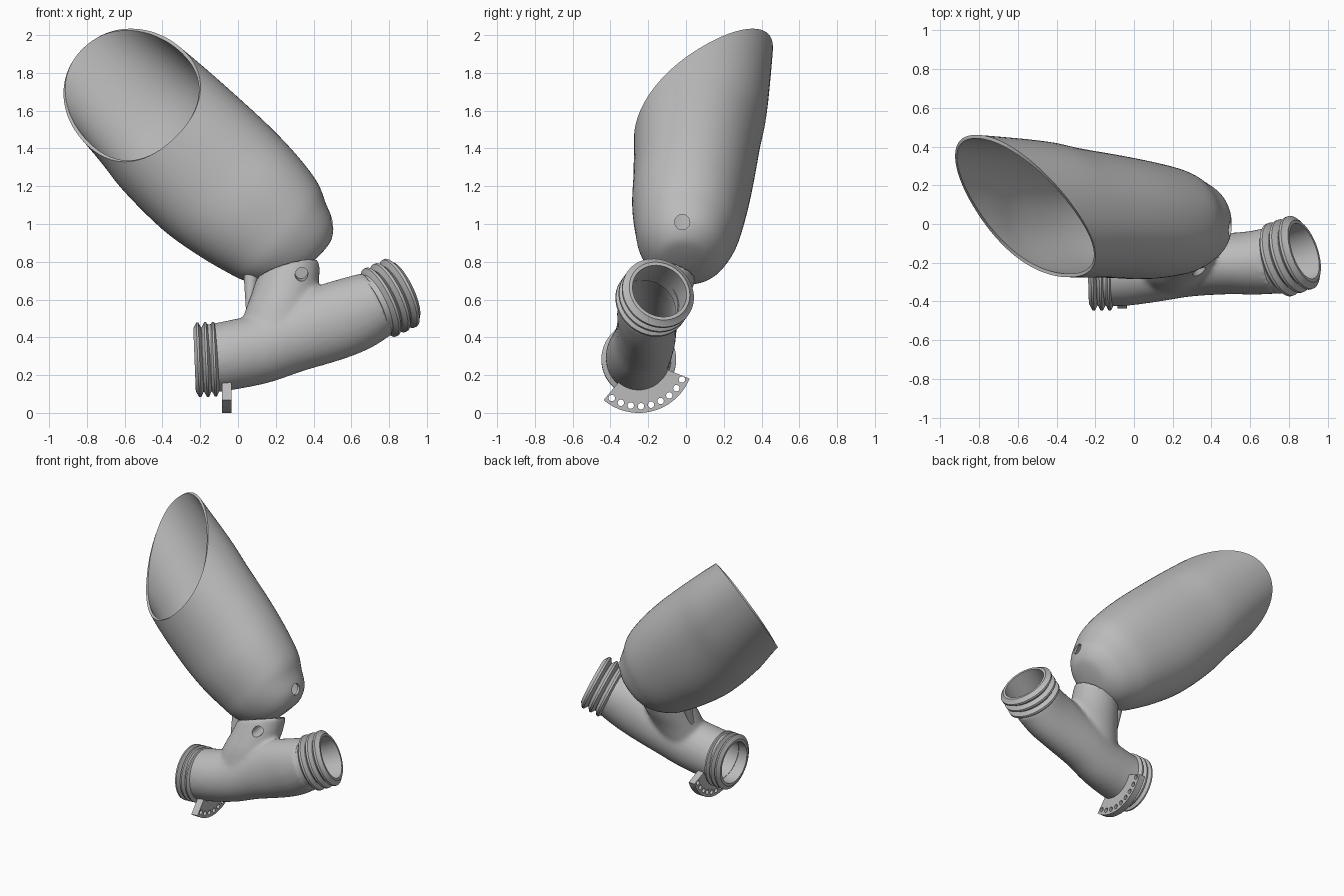
import bpy, bmesh
from math import sin, cos, pi, radians
from mathutils import Vector

if "Cube" in bpy.data.objects:
    bpy.data.objects.remove(bpy.data.objects["Cube"], do_unlink=True)

grey = bpy.data.materials.new("plain grey")
grey.use_nodes = True
grey.diffuse_color = (0.5, 0.5, 0.5, 1)
grey.node_tree.nodes["Principled BSDF"].inputs["Base Color"].default_value = (0.5, 0.5, 0.5, 1)


def finish(bm, name):
    bmesh.ops.recalc_face_normals(bm, faces=bm.faces)
    mesh = bpy.data.meshes.new(name)
    bm.to_mesh(mesh)
    bm.free()
    mesh.materials.append(grey)
    ob = bpy.data.objects.new(name, mesh)
    bpy.context.collection.objects.link(ob)
    return ob


def select(ob):
    bpy.ops.object.select_all(action='DESELECT')
    ob.select_set(True)
    bpy.context.view_layer.objects.active = ob


def modify(ob, kind, **settings):
    select(ob)
    mod = ob.modifiers.new(kind.lower(), kind)
    for key, value in settings.items():
        setattr(mod, key, value)
    bpy.ops.object.modifier_apply(modifier=mod.name)


def cut(ob, cutter, operation='DIFFERENCE'):
    modify(ob, 'BOOLEAN', object=cutter, operation=operation, solver='EXACT')
    bpy.data.objects.remove(cutter, do_unlink=True)


def smooth(ob, angle=35):
    select(ob)
    bpy.ops.object.shade_smooth_by_angle(angle=radians(angle))


def resample(rows, k):
    """Catmull-Rom interpolation of rows of numbers."""
    out = []
    for i in range(len(rows) - 1):
        a, b, c, d = (rows[min(max(i + j, 0), len(rows) - 1)] for j in (-1, 0, 1, 2))
        for t in (j / k for j in range(k)):
            out.append([q + t / 2 * (r - p + t * (2*p - 5*q + 4*r - s + t * (3*q - p - 3*r + s)))
                        for p, q, r, s in zip(a, b, c, d)])
    return out + [list(rows[-1])]


def power(v, e):
    return abs(v) ** e * (1 if v >= 0 else -1)


def loft(bm, sections, sides=64, roundness=1.0):
    """Sections are (centre, normal, radius across, radius along y)."""
    rings = []
    for centre, normal, ru, rv in sections:
        n = normal.normalized()
        v = (Vector((0, 1, 0)) - n * n.y).normalized()
        u = n.cross(v)
        rings.append([bm.verts.new(centre + u * ru * power(cos(2*pi*i/sides), roundness)
                                   + v * rv * power(sin(2*pi*i/sides), roundness))
                      for i in range(sides)])
    for a, b in zip(rings, rings[1:]):
        for i in range(sides):
            j = (i + 1) % sides
            bm.faces.new((a[i], a[j], b[j], b[i]))
    bm.faces.new(rings[0])
    bm.faces.new(rings[-1])


def rod(start, end, r1, r2=None, name="cutter", sides=32):
    start, end = Vector(start), Vector(end)
    bm = bmesh.new()
    axis = end - start
    loft(bm, [(start, axis, r1, r1), (end, axis, r2 or r1, r2 or r1)], sides)
    return finish(bm, name)


# Large open cup: sections by distance along the slanted axis
along = Vector((-1, 0, 1)).normalized()
across = Vector((1, 0, 1)).normalized()
cup_rows = [  # s, offset, half width, y centre, half depth
    (.285, .86, .06, -.01, .05), (.30, .85, .15, -.01, .13), (.36, .835, .235, 0, .20),
    (.46, .82, .295, 0, .25), (.57, .823, .338, .01, .28), (.75, .812, .373, .02, .305),
    (.97, .797, .393, .04, .318), (1.26, .79, .387, .06, .335), (1.5, .795, .365, .08, .35),
    (1.94, .79, .33, .10, .36), (2.2, .79, .32, .11, .36)]
bm = bmesh.new()
loft(bm, [(along * s + across * t + Vector((0, y, 0)), along, w, d)
          for s, t, w, y, d in resample(cup_rows, 5)], 80, .93)
bmesh.ops.bisect_plane(bm, geom=bm.verts[:] + bm.edges[:] + bm.faces[:],
                       plane_co=(-.58, .1, 1.7), plane_no=(-.51, -.68, .535), clear_outer=True)
cup = finish(bm, "cup")
modify(cup, 'SOLIDIFY', thickness=.018, offset=-1, use_even_offset=True)
cut(cup, rod((.38, -.02, 1.01), (.7, -.02, 1.01), .04))
smooth(cup)

# Main bent pipe, blended with the neck that carries the cup
pipe_rows = [  # x, y, z, radius across, radius along y
    (-.16, -.25, .285, .18, .175), (-.04, -.25, .305, .183, .172), (.12, -.235, .34, .185, .165),
    (.28, -.215, .40, .19, .16), (.48, -.205, .475, .205, .158), (.62, -.20, .525, .20, .165),
    (.74, -.185, .58, .18, .175)]


def pipe(scale, stretch=0.0):
    rows = resample(pipe_rows, 4)
    points = [Vector(r[:3]) for r in rows]
    out = []
    for i, r in enumerate(rows):
        axis = (points[min(i + 1, len(rows) - 1)] - points[max(i - 1, 0)]).normalized()
        shift = stretch * ((i == len(rows) - 1) - (i == 0))
        out.append((points[i] + axis * shift, axis, r[3] * scale, r[4] * scale))
    return out


bm = bmesh.new()
loft(bm, pipe(1.0))
body = finish(bm, "branched_pipe")
neck_rows = [  # centre, normal, radii
    (.19, -.215, .43, -.1, .2, 1, .19, .15), (.22, -.18, .55, -.1, .25, 1, .185, .155),
    (.25, -.13, .66, -.2, .3, 1, .182, .155), (.265, -.09, .755, -.3, .3, 1, .175, .15)]
bm = bmesh.new()
loft(bm, [(Vector(r[:3]), Vector(r[3:6]), r[6], r[7]) for r in resample(neck_rows, 4)])
cut(body, finish(bm, "neck"), 'UNION')
modify(body, 'REMESH', mode='VOXEL', voxel_size=.014)
modify(body, 'SMOOTH', factor=.5, iterations=10)
bm = bmesh.new()
loft(bm, pipe(.83, .1))
cut(body, finish(bm, "bore"))
cut(body, rod((.34, -.5, .70), (.335, -.16, .745), .034))
smooth(body, 40)


# Ridged ends with open bores
def ridged_end(name, end, axis, length, radius, bore):
    end, axis = Vector(end), Vector(axis).normalized()
    step = length / 3
    profile = [(-length - .03, bore), (-length - .03, radius - .03)]
    for i in range(3):
        base = -length + i * step
        profile += [(base, radius - .028), (base + step * .35, radius),
                    (base + step * .6, radius), (base + step * .95, radius - .028)]
    profile += [(0, radius - .03), (0, bore)]
    bm = bmesh.new()
    v = (Vector((0, 1, 0)) - axis * axis.y).normalized()
    u = axis.cross(v)
    sides = 64
    rings = [[bm.verts.new(end + axis * d + (u * cos(2*pi*i/sides) + v * sin(2*pi*i/sides)) * r)
              for i in range(sides)] for d, r in profile]
    for a, b in zip(rings, rings[1:] + rings[:1]):
        for i in range(sides):
            j = (i + 1) % sides
            bm.faces.new((a[i], a[j], b[j], b[i]))
    smooth(finish(bm, name), 25)


ridged_end("right_ridged_end", (-.23, -.25, .28), (-1, 0, -.04), .125, .198, .15)
ridged_end("left_ridged_end", (.88, -.14, .645), (.86, .3, .41), .17, .198, .15)

# Curved bracket plate with a row of holes
centre_y, centre_z = -.25, .29
bm = bmesh.new()
steps = 32
arc = [radians(-130 + 108 * i / steps) for i in range(steps + 1)]
outline = [(.29, a) for a in arc] + [(.165, a) for a in reversed(arc)]
face = bm.faces.new([bm.verts.new((-.085, centre_y + r * cos(a), centre_z + r * sin(a)))
                     for r, a in outline])
moved = bmesh.ops.extrude_face_region(bm, geom=[face])["geom"]
bmesh.ops.translate(bm, verts=[g for g in moved if isinstance(g, bmesh.types.BMVert)], vec=(.05, 0, 0))
plate = finish(bm, "hole_bracket")
for i in range(9):
    a = radians(-124 + 12.2 * i)
    y, z = centre_y + .255 * cos(a), centre_z + .255 * sin(a)
    cut(plate, rod((-.2, y, z), (.1, y, z), .017, sides=20))
smooth(plate)

# Slim strut behind the neck
smooth(rod((.06, -.16, .50), (.07, -.10, .73), .015, .04, "strut"))
